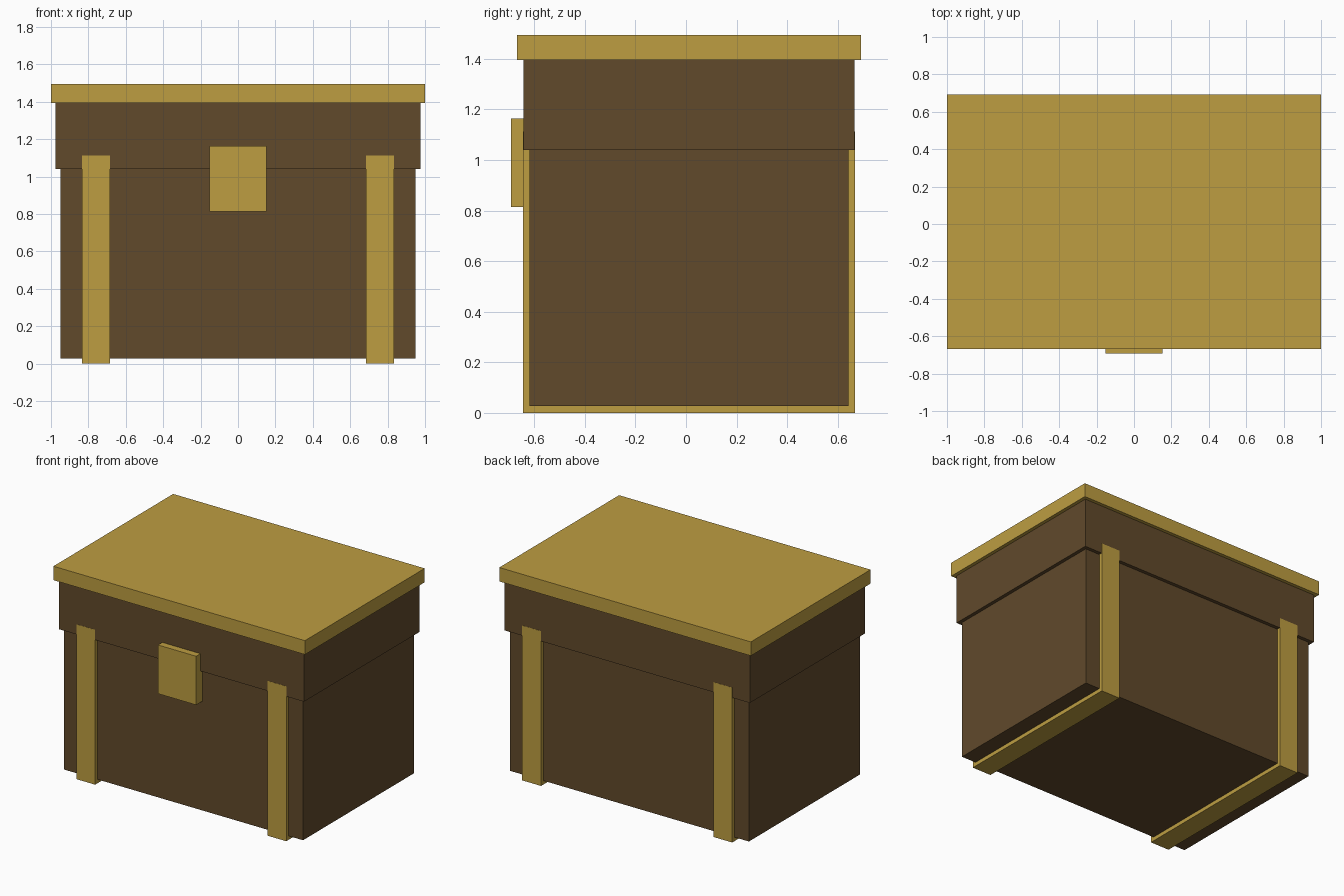
import bpy
import bmesh

cube = bpy.data.objects.get("Cube")
if cube:
    bpy.data.objects.remove(cube, do_unlink=True)

MID_Y = 0.012  # depth centre of the chest body


def material(name, colour):
    mat = bpy.data.materials.new(name)
    mat.use_nodes = True
    mat.diffuse_color = colour
    mat.node_tree.nodes["Principled BSDF"].inputs["Base Color"].default_value = colour
    return mat


wood = material("dark wood", (0.119, 0.067, 0.024, 1))
brass = material("brass", (0.509, 0.337, 0.053, 1))


def add_object(name, bm, mat):
    bmesh.ops.recalc_face_normals(bm, faces=bm.faces)
    mesh = bpy.data.meshes.new(name)
    bm.to_mesh(mesh)
    bm.free()
    mesh.materials.append(mat)
    obj = bpy.data.objects.new(name, mesh)
    bpy.context.collection.objects.link(obj)
    return obj


def box(name, mat, half_x, y0, y1, z0, z1):
    bm = bmesh.new()
    bmesh.ops.create_cube(bm, size=1)
    bmesh.ops.scale(bm, verts=bm.verts, vec=(2 * half_x, y1 - y0, z1 - z0))
    bmesh.ops.translate(bm, verts=bm.verts, vec=(0, (y0 + y1) / 2, (z0 + z1) / 2))
    return add_object(name, bm, mat)


def strap(name, x, width=0.15, half=0.656, inner=0.628, top=1.113, floor=0.03):
    # U-shaped band wrapping the front, underside and back
    profile = [(-half, top), (-half, 0), (half, 0), (half, top),
               (inner, top), (inner, floor), (-inner, floor), (-inner, top)]
    bm = bmesh.new()
    face = bm.faces.new([bm.verts.new((x - width / 2, y + MID_Y, z)) for y, z in profile])
    result = bmesh.ops.extrude_face_region(bm, geom=[face])
    moved = [v for v in result["geom"] if isinstance(v, bmesh.types.BMVert)]
    bmesh.ops.translate(bm, verts=moved, vec=(width, 0, 0))
    return add_object(name, bm, brass)


# Chest body, lid and top slab
box("chest_body", wood, 0.95, MID_Y - 0.63, MID_Y + 0.63, 0.028, 1.04)
box("lid", wood, 0.975, MID_Y - 0.655, MID_Y + 0.655, 1.04, 1.395)
box("lid_top", brass, 1.0, MID_Y - 0.68, MID_Y + 0.68, 1.395, 1.495)

# Latch plate on the front
box("latch", brass, 0.152, -0.692, -0.61, 0.815, 1.165)

# Metal straps
for side, x in (("left", 0.76), ("right", -0.76)):
    strap(side + "_strap", x)
